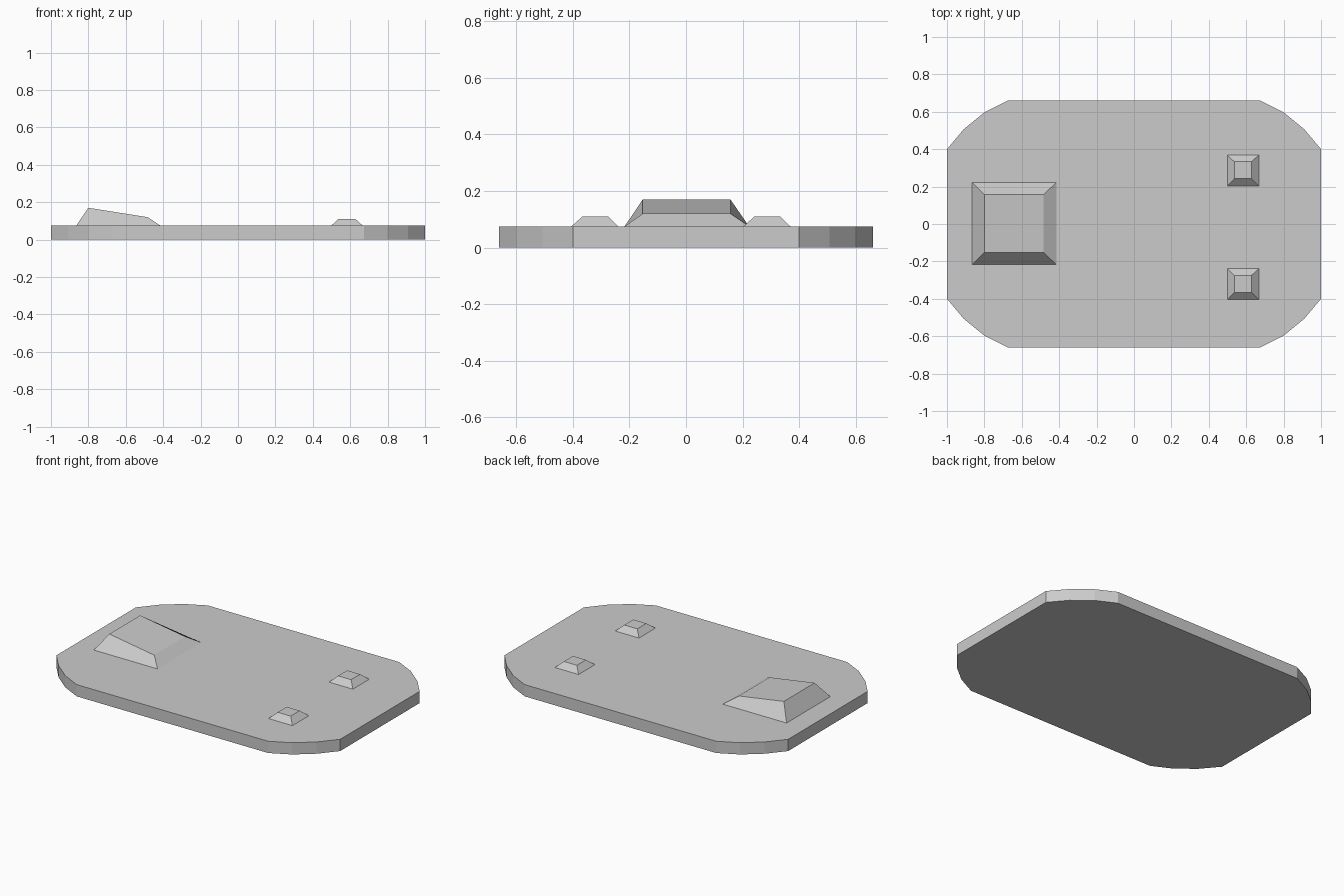
import bpy
import bmesh

if "Cube" in bpy.data.objects:
    bpy.data.objects.remove(bpy.data.objects["Cube"])

PLATE_TOP = 0.075

grey = bpy.data.materials.new("plain_grey")
grey.diffuse_color = (0.6, 0.6, 0.6, 1)
grey.use_nodes = True
grey.node_tree.nodes["Principled BSDF"].inputs["Base Color"].default_value = grey.diffuse_color


def finish(name, bm):
    bmesh.ops.recalc_face_normals(bm, faces=bm.faces)
    mesh = bpy.data.meshes.new(name)
    bm.to_mesh(mesh)
    bm.free()
    mesh.materials.append(grey)
    obj = bpy.data.objects.new(name, mesh)
    bpy.context.collection.objects.link(obj)
    return obj


def tapered_block(name, base, top, z_left, z_right):
    """Tapered block on the plate; base and top are (x0, x1, y0, y1)."""
    def ring(r, z0, z1):
        x0, x1, y0, y1 = r
        return [bm.verts.new(p) for p in
                ((x0, y0, z0), (x1, y0, z1), (x1, y1, z1), (x0, y1, z0))]
    bm = bmesh.new()
    low = ring(base, PLATE_TOP, PLATE_TOP)
    high = ring(top, z_left, z_right)
    bm.faces.new(high)
    bm.faces.new(low[::-1])
    for i in range(4):
        j = (i + 1) % 4
        bm.faces.new((low[i], low[j], high[j], high[i]))
    return finish(name, bm)


# Base plate with faceted round corners: one corner mirrored to four
corner = [(1.0, 0.40), (0.91, 0.507), (0.80, 0.597), (0.675, 0.66)]
outline = (corner
           + [(-x, y) for x, y in reversed(corner)]
           + [(-x, -y) for x, y in corner]
           + [(x, -y) for x, y in reversed(corner)])
bm = bmesh.new()
bottom = bm.faces.new([bm.verts.new((x, y, 0)) for x, y in outline])
result = bmesh.ops.extrude_face_region(bm, geom=[bottom], use_keep_orig=True)
bmesh.ops.translate(bm, vec=(0, 0, PLATE_TOP),
                    verts=[v for v in result["geom"]
                           if isinstance(v, bmesh.types.BMVert)])
finish("base_plate", bm)

# Large block with a sloping top
tapered_block("large_block", (-0.865, -0.415, -0.217, 0.223),
              (-0.80, -0.483, -0.153, 0.157), 0.17, 0.12)

# Two small studs
for side, y in (("back", 0.286), ("front", -0.322)):
    tapered_block("small_stud_" + side,
                  (0.499, 0.667, y - 0.083, y + 0.083),
                  (0.536, 0.628, y - 0.044, y + 0.047), 0.11, 0.11)
